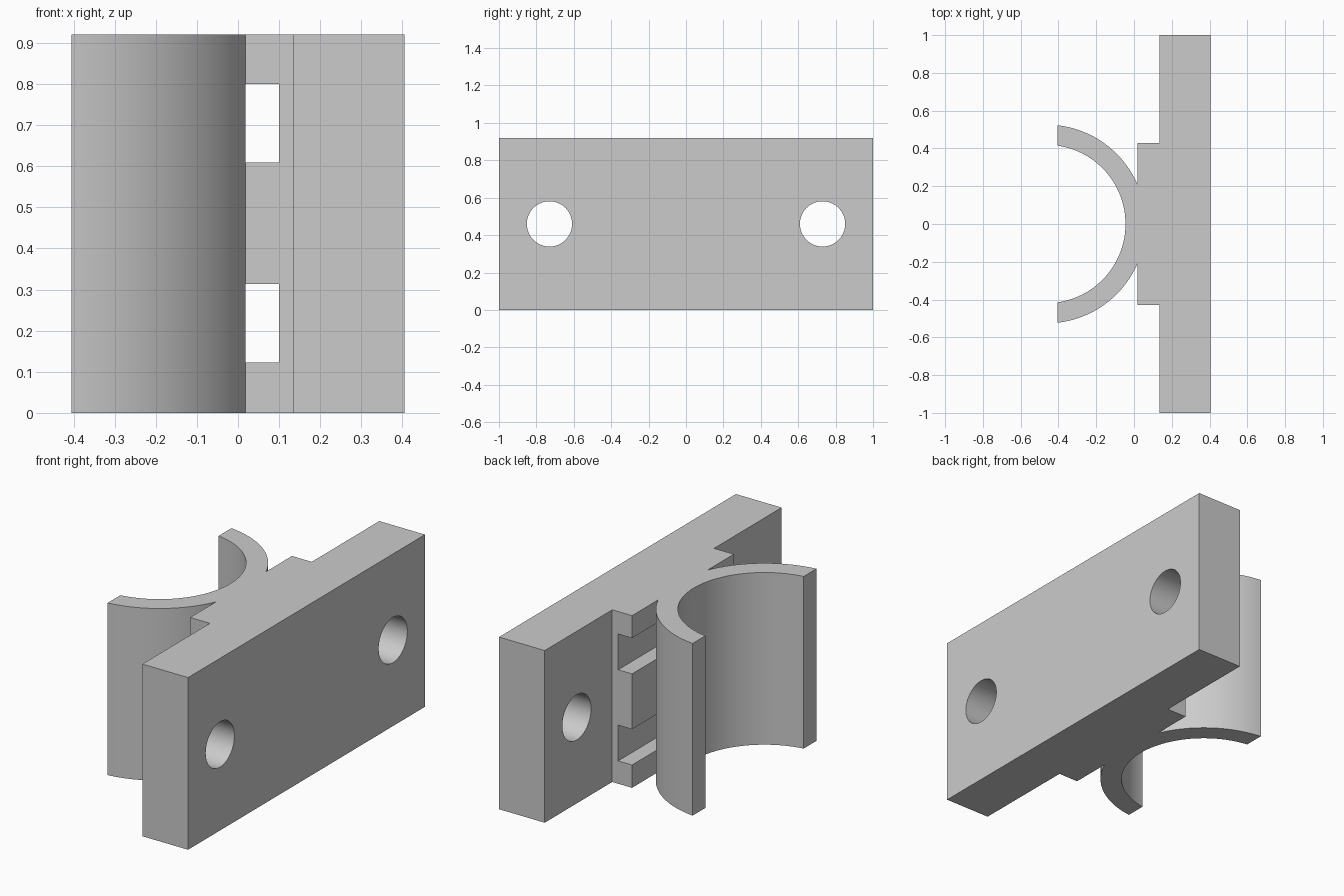
import bpy, bmesh
from math import sin, cos, acos, asin

cube = bpy.data.objects.get("Cube")
if cube:
    bpy.data.objects.remove(cube, do_unlink=True)

HEIGHT = 0.92
PLATE_X, BACK_X = 0.135, 0.405        # mounting plate
BLOCK_X, BLOCK_Y = 0.018, 0.43        # spacer block
CLIP_X, R_IN, R_OUT = -0.464, 0.419, 0.526   # clip axis and radii
LIP_X = -0.405                        # open end of the clip

grey = bpy.data.materials.new("light_grey")
grey.use_nodes = True
colour = (0.6, 0.6, 0.6, 1)
grey.diffuse_color = colour
grey.node_tree.nodes["Principled BSDF"].inputs["Base Color"].default_value = colour


def add_object(name, bm):
    bmesh.ops.recalc_face_normals(bm, faces=bm.faces[:])
    mesh = bpy.data.meshes.new(name)
    bm.to_mesh(mesh)
    bm.free()
    mesh.materials.append(grey)
    obj = bpy.data.objects.new(name, mesh)
    bpy.context.collection.objects.link(obj)
    return obj


def extrude(name, outline, axis, start, length):
    """Extrude a 2D outline along x ('X': y,z points), y ('Y': x,z) or z ('Z': x,y)."""
    place = {"X": lambda a, b: (start, a, b),
             "Y": lambda a, b: (a, start, b),
             "Z": lambda a, b: (a, b, start)}[axis]
    bm = bmesh.new()
    face = bm.faces.new([bm.verts.new(place(a, b)) for a, b in outline])
    result = bmesh.ops.extrude_face_region(bm, geom=[face])
    verts = [v for v in result["geom"] if isinstance(v, bmesh.types.BMVert)]
    offset = [length if a == axis else 0 for a in "XYZ"]
    bmesh.ops.translate(bm, verts=verts, vec=offset)
    return add_object(name, bm)


def arc(cx, cy, radius, start, end, steps):
    angles = [start + (end - start) * i / steps for i in range(steps + 1)]
    return [(cx + radius * cos(a), cy + radius * sin(a)) for a in angles]


# Bracket outline: half of it, then mirrored in y
lip_in = acos((LIP_X - CLIP_X) / R_IN)
lip_out = acos((LIP_X - CLIP_X) / R_OUT)
root = acos((BLOCK_X - CLIP_X) / R_OUT)
half = (arc(CLIP_X, 0, R_IN, 0, lip_in, 32)
        + arc(CLIP_X, 0, R_OUT, lip_out, root, 24)
        + [(BLOCK_X, BLOCK_Y), (PLATE_X, BLOCK_Y), (PLATE_X, 1), (BACK_X, 1)])
outline = half + [(x, -y) for x, y in reversed(half[1:])]
bracket = extrude("clip_bracket", outline, "Z", 0, HEIGHT)

# Strap slots through the block, screw holes through the plate
cutters = []
for z in (0.122, 0.609):
    x0, x1, z1 = BLOCK_X, 0.1, z + 0.191
    cutters.append(extrude("slot_cutter", [(x0, z), (x1, z), (x1, z1), (x0, z1)],
                           "Y", -0.6, 1.2))
for y in (-0.73, 0.73):
    circle = arc(y, HEIGHT / 2, 0.121, 0, 4 * asin(1), 64)[:-1]
    cutters.append(extrude("hole_cutter", circle, "X", 0.05, 0.5))

bpy.ops.object.select_all(action="DESELECT")
bpy.context.view_layer.objects.active = bracket
bracket.select_set(True)
for cutter in cutters:
    cutter.hide_render = True
    mod = bracket.modifiers.new("cut", "BOOLEAN")
    mod.operation = "DIFFERENCE"
    mod.solver = "EXACT"
    mod.object = cutter
    bpy.ops.object.modifier_apply(modifier=mod.name)
    bpy.data.objects.remove(cutter, do_unlink=True)

bpy.ops.object.shade_smooth_by_angle(angle=0.5)
